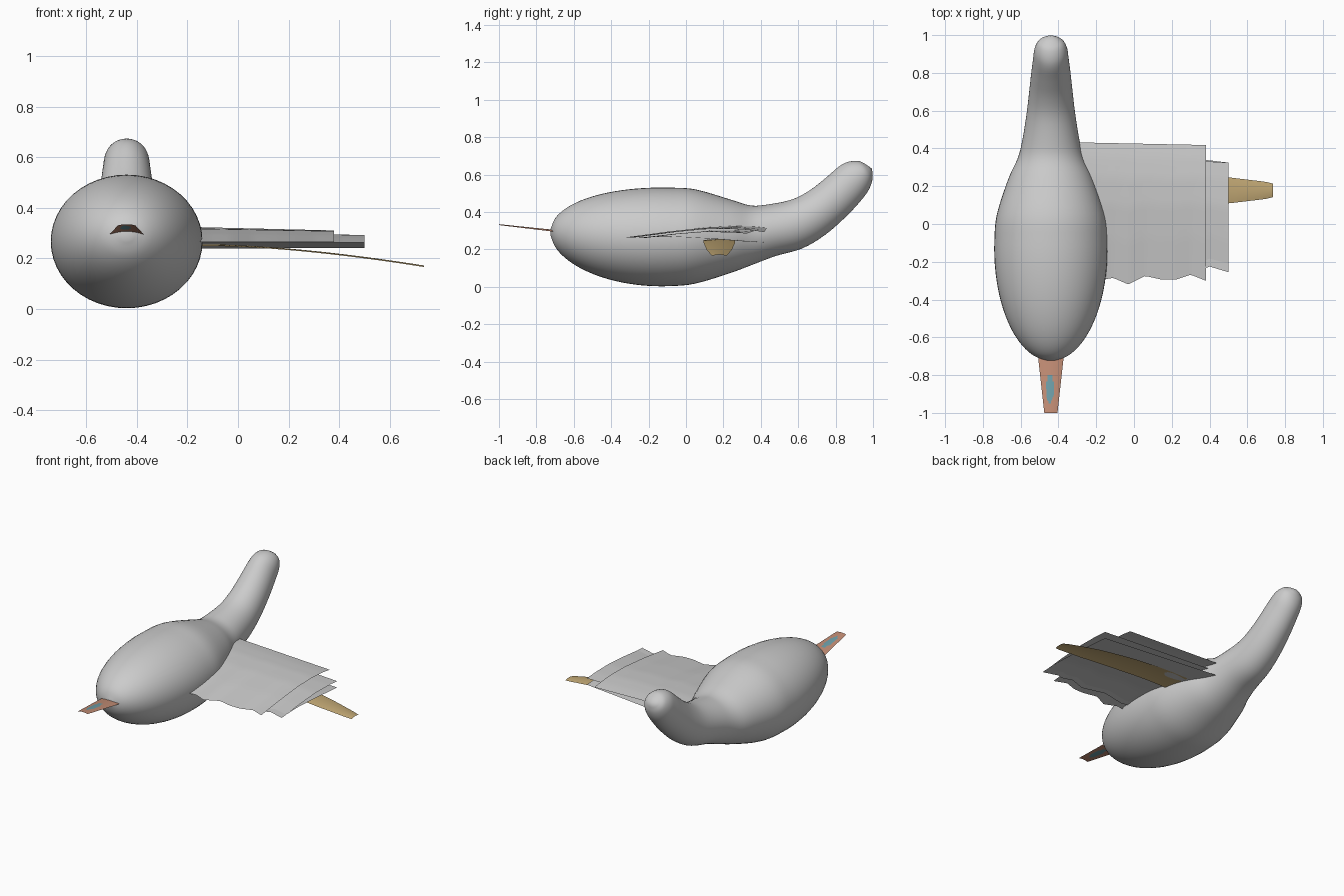
import bpy, math
from mathutils import Vector

if "Cube" in bpy.data.objects:
    bpy.data.objects.remove(bpy.data.objects["Cube"])

CX = -0.44  # body axis


def interp(pts, x):
    """Linear lookup in a list of (x, value) sorted by x."""
    if x <= pts[0][0]:
        return pts[0][1]
    for (x0, a), (x1, b) in zip(pts, pts[1:]):
        if x <= x1:
            return a + (b - a) * (x - x0) / (x1 - x0)
    return pts[-1][1]


def catmull(a, b, c, d, t):
    return 0.5 * (2 * b + (c - a) * t + (2 * a - 5 * b + 4 * c - d) * t * t
                  + (3 * b - a - 3 * c + d) * t ** 3)


def make_obj(name, verts, faces):
    me = bpy.data.meshes.new(name)
    me.from_pydata(verts, [], faces)
    me.update()
    ob = bpy.data.objects.new(name, me)
    bpy.context.collection.objects.link(ob)
    me.polygons.foreach_set("use_smooth", [True] * len(me.polygons))
    return ob


def sheet(name, nu, nv, f):
    """Thin surface from f(u, v), u and v in 0..1."""
    verts = [f(i / nu, j / nv) for i in range(nu + 1) for j in range(nv + 1)]
    w = nv + 1
    faces = [(i * w + j, (i + 1) * w + j, (i + 1) * w + j + 1, i * w + j + 1)
             for i in range(nu) for j in range(nv)]
    return make_obj(name, verts, faces)


def material(name, rgb):
    m = bpy.data.materials.new(name)
    m.diffuse_color = (*rgb, 1)
    m.use_nodes = True
    m.node_tree.nodes["Principled BSDF"].inputs["Base Color"].default_value = m.diffuse_color
    return m


# Body and neck: rings given by top (y, z), bottom (y, z), half width
A, YC = 0.595, -0.13
stations = []
for k in range(9):
    y = YC - A * math.cos(math.radians(4 + k * 13))
    s = math.sqrt(1 - ((y - YC) / A) ** 2)
    zc = 0.267 + 0.025 * ((y - YC) / A) ** 2
    stations.append((y, zc + 0.264 * s, y, zc - 0.264 * s, 0.3 * s))
stations += [
    (0.24, 0.466, 0.24, 0.075, 0.225),
    (0.34, 0.436, 0.36, 0.12, 0.175),
    (0.42, 0.438, 0.48, 0.165, 0.15),
    (0.56, 0.465, 0.62, 0.205, 0.128),
    (0.66, 0.515, 0.74, 0.275, 0.115),
    (0.75, 0.585, 0.85, 0.37, 0.104),
    (0.82, 0.645, 0.93, 0.455, 0.094),
    (0.87, 0.669, 0.975, 0.515, 0.087),
    (0.925, 0.672, 0.995, 0.565, 0.068),
    (0.965, 0.653, 0.998, 0.605, 0.035),
]
rows = []
for i in range(len(stations) - 1):
    p = [stations[max(0, min(len(stations) - 1, i + o))] for o in (-1, 0, 1, 2)]
    for t in (0, 0.25, 0.5, 0.75):
        rows.append([catmull(*c, t) for c in zip(*p)])
rows.append(list(stations[-1]))
N = 48
verts, faces = [], []
for ty, tz, by, bz, w in rows:
    top, bot = Vector((CX, ty, tz)), Vector((CX, by, bz))
    mid, up = (top + bot) / 2, (top - bot) / 2
    for k in range(N):
        a = 2 * math.pi * k / N
        verts.append(mid + up * math.cos(a) + Vector((w * math.sin(a), 0, 0)))
for r in range(len(rows) - 1):
    for k in range(N):
        k2 = (k + 1) % N
        faces.append((r * N + k, r * N + k2, (r + 1) * N + k2, (r + 1) * N + k))
n = len(verts)
verts += [Vector((CX, -0.724, 0.291)), Vector((CX, 0.994, 0.632))]
last = (len(rows) - 1) * N
for k in range(N):
    k2 = (k + 1) % N
    faces += [(n, k2, k), (n + 1, last + k, last + k2)]
make_obj("body_and_neck", verts, faces)

# Wing: three stacked sheets, each with a ragged trailing edge
rag = [(-0.3, -0.28), (-0.15, -0.292), (-0.11, -0.285), (-0.03, -0.32), (0.06, -0.275),
       (0.15, -0.295), (0.22, -0.295), (0.3, -0.268), (0.38, -0.3)]
rag2 = [(-0.3, -0.2), (-0.1, -0.24), (0.05, -0.21), (0.2, -0.25), (0.3, -0.215),
        (0.37, -0.238), (0.4, -0.225), (0.5, -0.255)]


def wing(name, x1, lead0, lead1, trail, profile, drop):
    x0 = -0.3

    def f(u, v):
        x = x0 + (x1 - x0) * u
        lead = lead0 + (lead1 - lead0) * u
        back = interp(trail, x)
        z = interp(profile, v) - drop * u * v
        return (x, back + (lead - back) * v, z)
    return sheet(name, 40, 24, f)


wing("wing_top_layer", 0.38, 0.432, 0.418, rag,
     [(0, 0.265), (0.3, 0.298), (0.55, 0.32), (0.75, 0.327), (0.9, 0.323), (1, 0.315)], 0.022)
wing("wing_middle_layer", 0.5, 0.37, 0.325, rag2,
     [(0, 0.262), (0.3, 0.285), (0.6, 0.302), (0.85, 0.304), (1, 0.3)], 0.015)
wing("wing_bottom_layer", 0.5, 0.42, 0.325, rag2,
     [(0, 0.266), (0.3, 0.268), (0.6, 0.258), (1, 0.238)], -0.004)


# Long amber feather under the wing, drooping to the tip
def feather(u, v):
    x = -0.2 + 0.935 * u
    half = interp([(-0.2, 0.085), (0.2, 0.083), (0.5, 0.069), (0.7, 0.045), (0.735, 0.036)], x)
    s = 2 * v - 1
    z = 0.255 - 0.083 * max(0, (x + 0.1) / 0.835) ** 1.6
    return (x, 0.178 + half * s, z - 0.006 * s * s)


sheet("wing_tip_feather", 30, 8, feather).data.materials.append(
    material("amber", (0.55, 0.4, 0.18)))


# Tail: tapered arched blade with a teal patch
def tail(u, v):
    y = -0.6 - 0.4 * u
    half = interp([(0, 0.075), (0.3, 0.066), (1, 0.035)], u)
    s = 2 * v - 1
    return (CX + half * s, y, 0.294 + 0.041 * u - 0.012 * s * s * (1 - 0.6 * u))


tail_ob = sheet("tail", 24, 12, tail)
tail_ob.data.materials.append(material("rust", (0.55, 0.27, 0.18)))
tail_ob.data.materials.append(material("teal", (0.16, 0.35, 0.4)))
for p in tail_ob.data.polygons:
    c = p.center
    if ((c.x - CX + 0.005) / 0.02) ** 2 + ((c.y + 0.87) / 0.075) ** 2 < 1:
        p.material_index = 1
